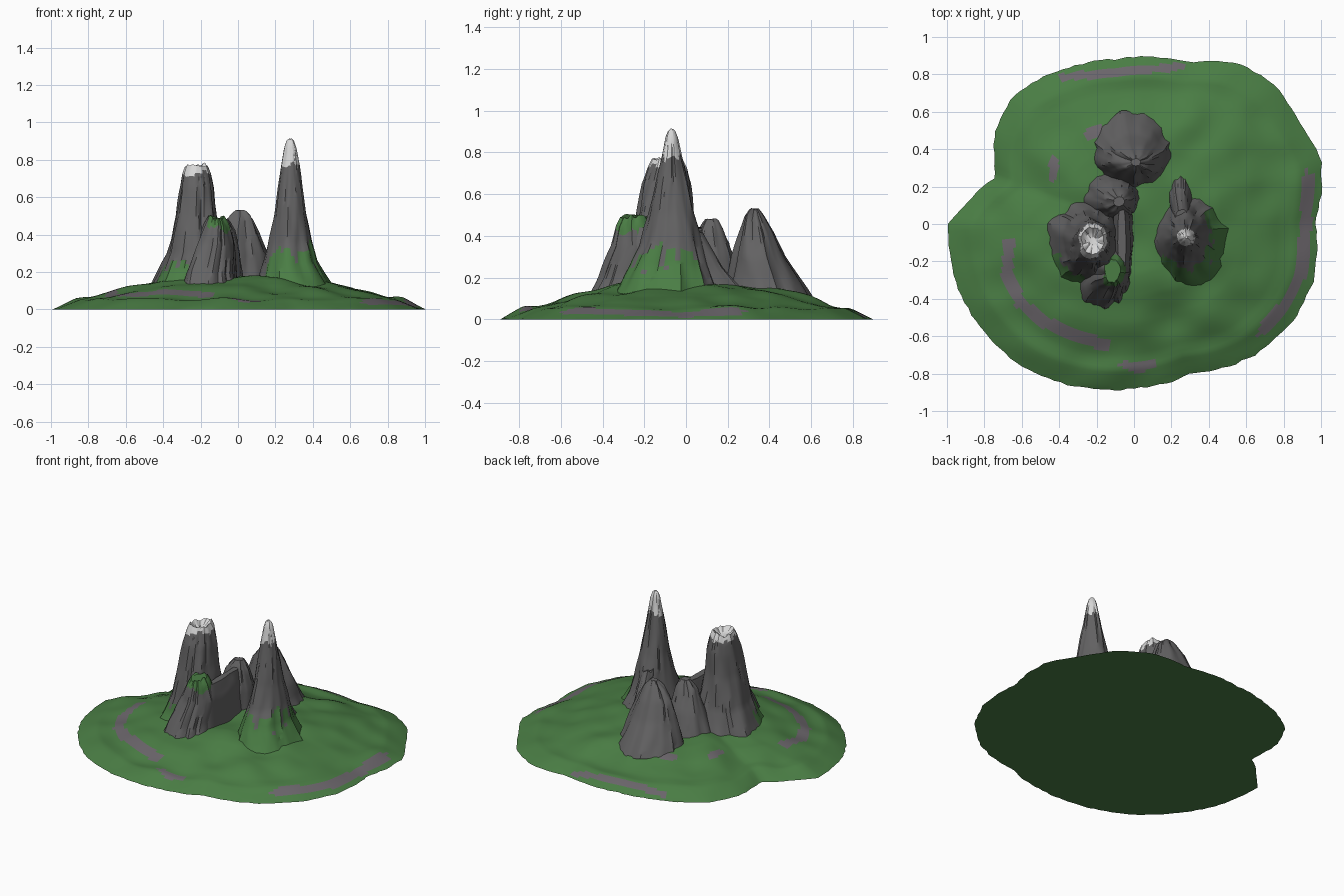
import bpy, bmesh, math
from mathutils import Vector, noise

if "Cube" in bpy.data.objects:
    bpy.data.objects.remove(bpy.data.objects["Cube"])


def material(name, r, g, b):
    m = bpy.data.materials.new(name)
    m.diffuse_color = (r, g, b, 1)
    m.use_nodes = True
    m.node_tree.nodes["Principled BSDF"].inputs["Base Color"].default_value = m.diffuse_color
    return m


GREEN, ROCK, SNOW, PATH = 0, 1, 2, 3
MATS = [material("grass green", 0.068, 0.205, 0.058), material("rock grey", 0.125, 0.123, 0.125),
        material("snow white", 0.68, 0.68, 0.68), material("bare stone", 0.145, 0.13, 0.145)]


def finish(name, bm, rule):
    """Colour faces by rule, smooth them and make the object."""
    bmesh.ops.recalc_face_normals(bm, faces=bm.faces)
    for f in bm.faces:
        f.material_index = rule(f.calc_center_median())
    me = bpy.data.meshes.new(name)
    bm.to_mesh(me)
    bm.free()
    for m in MATS:
        me.materials.append(m)
    ob = bpy.data.objects.new(name, me)
    bpy.context.collection.objects.link(ob)
    bpy.ops.object.select_all(action='DESELECT')
    ob.select_set(True)
    bpy.context.view_layer.objects.active = ob
    bpy.ops.object.shade_smooth_by_angle(angle=math.radians(35))
    return ob


def lerp_table(table, t):
    """Linear interpolation in rows sorted by their first number."""
    for a, b in zip(table, table[1:]):
        if t <= b[0]:
            k = max(0, (t - a[0]) / (b[0] - a[0]))
            return [p + (q - p) * k for p, q in zip(a, b)]
    return table[-1]


def skin(bm, rings):
    for a, b in zip(rings, rings[1:]):
        n = len(a)
        for i in range(n):
            bm.faces.new((a[i], a[(i + 1) % n], b[(i + 1) % n], b[i]))


# ---- island base: wavy disc with an irregular shoreline
SHORE = [(1.0, .34), (.97, 0), (.96, -.3), (.86, -.5), (.65, -.7), (.3, -.8), (0, -.88), (-.3, -.87),
         (-.6, -.76), (-.86, -.5), (-.97, -.25), (-.99, 0), (-.88, .13), (-.74, .25), (-.74, .5),
         (-.65, .68), (-.4, .82), (-.1, .88), (.3, .865), (.55, .86), (.75, .75), (.88, .55)]
polar = sorted((math.atan2(y, x) % math.tau, math.hypot(x, y)) for x, y in SHORE)
polar = [(polar[-1][0] - math.tau, polar[-1][1])] + polar + [(polar[0][0] + math.tau, polar[0][1])]
SLOPE = [(0, .165), (.3, .165), (.45, .15), (.6, .12), (.7, .092), (.8, .066), (.88, .055), (.94, .028), (1, 0)]

# bare stone stripes: paths and half widths
STRIPES = [([(-.67, -.1), (-.68, -.27), (-.6, -.43), (-.47, -.53), (-.3, -.6), (-.15, -.65)], .032),
           ([(.93, .25), (.92, 0), (.9, -.25), (.81, -.43), (.69, -.57)], .033),
           ([(-.38, .785), (-.1, .81), (.24, .84)], .022),
           ([(-.05, -.75), (.02, -.77), (.1, -.75)], .025),
           ([(-.43, .25), (-.43, .34)], .025), ([(-.24, .48), (-.18, .5)], .03)]


def near(p, path, w):
    for a, b in zip(path, path[1:]):
        a, b, q = Vector(a), Vector(b), Vector(p[:2])
        k = max(0, min(1, (q - a).dot(b - a) / (b - a).length_squared))
        if (a + (b - a) * k - q).length < w:
            return True
    return False


def island_colour(p):
    if p.z < 0.002:
        return GREEN
    return PATH if any(near(p, s, w) for s, w in STRIPES) else GREEN


bm = bmesh.new()
N, M = 160, 56
rings = []
for j in range(1, M + 1):
    t = j / M
    ring = []
    for i in range(N):
        a = math.tau * i / N
        r = lerp_table(polar, a)[1]
        if j == M:
            r += 0.009 * noise.noise((i * 1.37, 0.5, 0))
        x, y = r * t * math.cos(a), r * t * math.sin(a)
        z = lerp_table(SLOPE, t)[1]
        z += 0.026 * noise.noise((x * 5, y * 5, 3)) * min(1, 6 * (1 - t))
        ring.append(bm.verts.new((x, y, max(z, 0.004) if j < M else 0)))
    rings.append(ring)
skin(bm, rings)
bm.faces.new(rings[0])
bm.faces.new(rings[-1])
finish("grassy_island", bm, island_colour)


# ---- craggy hills: stacked oval sections (z, centre x, centre y, radius x, radius y)
def hill(name, sections, rule, seed, rough=0.13, sides=44, step=0.022):
    bm = bmesh.new()
    zs = []
    rows = []
    for a, b in zip(sections, sections[1:]):
        n = max(1, round(abs(b[0] - a[0]) / step))
        rows += [[p + (q - p) * k / n for p, q in zip(a, b)] for k in range(n)]
    rows.append(sections[-1])
    rings = []
    for z, cx, cy, rx, ry in rows:
        ring = []
        for i in range(sides):
            a = math.tau * i / sides
            c, s = math.cos(a), math.sin(a)
            k = 1 + rough * noise.noise((c * 2.6 + seed, s * 2.6, z * 3))
            k += rough * 0.6 * noise.noise((c * 6 + seed, s * 6, z * 5))
            dz = 0.03 * noise.noise((c * 2 + seed, s * 2, 9)) * (1 if rx > 0.03 else 0.2)
            ring.append(bm.verts.new((cx + rx * c * k, cy + ry * s * k, z + dz)))
        rings.append(ring)
    skin(bm, rings)
    bm.faces.new(rings[-1])
    return finish(name, bm, rule)


def ragged(p, amount=0.05):
    return amount * noise.noise((p.x * 22, p.y * 22, 1))


def crater_colour(p):
    if p.z > 0.725 + ragged(p, 0.03):
        return SNOW
    return GREEN if p.z < 0.23 + ragged(p, 0.1) and p.y < -0.15 and p.x < -0.25 else ROCK


def spire_colour(p):
    if p.z > 0.77 + ragged(p, 0.04):
        return SNOW
    facing = (p.x - 0.28) - (p.y + 0.07)
    return GREEN if p.z < 0.3 + ragged(p, 0.13) and facing > -0.02 else ROCK


def shelf_colour(p):
    return GREEN if p.z > 0.42 + ragged(p) and p.x > -0.16 else ROCK


def rock_colour(p):
    return ROCK


hill("crater_peak", [(.11, -.26, -.11, .22, .25), (.2, -.245, -.1, .185, .21), (.3, -.23, -.1, .15, .18),
                     (.5, -.225, -.1, .108, .14), (.65, -.22, -.095, .09, .115), (.73, -.22, -.09, .075, .09),
                     (.77, -.22, -.09, .06, .07), (.745, -.22, -.09, .04, .045), (.735, -.22, -.09, .02, .02)],
     crater_colour, 4.2)
hill("tall_spire", [(.1, .31, -.1, .21, .26), (.17, .3, -.09, .175, .225), (.25, .285, -.08, .14, .185),
                    (.35, .28, -.07, .115, .145), (.5, .28, -.07, .085, .105), (.65, .28, -.07, .065, .075),
                    (.77, .28, -.07, .047, .05), (.87, .28, -.07, .029, .03), (.9, .28, -.07, .019, .019),
                    (.912, .28, -.07, .007, .007)], spire_colour, 11.5)
hill("spire_ridge", [(.12, .25, .14, .065, .15), (.25, .25, .08, .05, .1), (.42, .26, .02, .04, .06)],
     rock_colour, 17.1)
hill("back_hill", [(.11, -.01, .39, .21, .2), (.2, -.01, .37, .18, .165), (.3, 0, .35, .15, .125),
                   (.42, 0, .34, .11, .08), (.49, .01, .33, .07, .05), (.53, .01, .33, .025, .02)],
     rock_colour, 23.3)
hill("middle_hill", [(.12, -.12, .14, .15, .14), (.3, -.1, .13, .11, .1), (.42, -.09, .12, .07, .06),
                     (.48, -.08, .12, .028, .025)], rock_colour, 31.7)
hill("front_shelf", [(.11, -.16, -.27, .15, .2), (.2, -.155, -.255, .13, .17), (.35, -.125, -.24, .1, .115),
                     (.45, -.115, -.25, .068, .08), (.49, -.115, -.25, .045, .06)], shelf_colour, 37.9)
hill("valley_cliff", [(.12, -.065, -.07, .065, .28), (.35, -.065, -.07, .048, .25), (.44, -.065, -.07, .022, .2)],
     rock_colour, 43.4)
